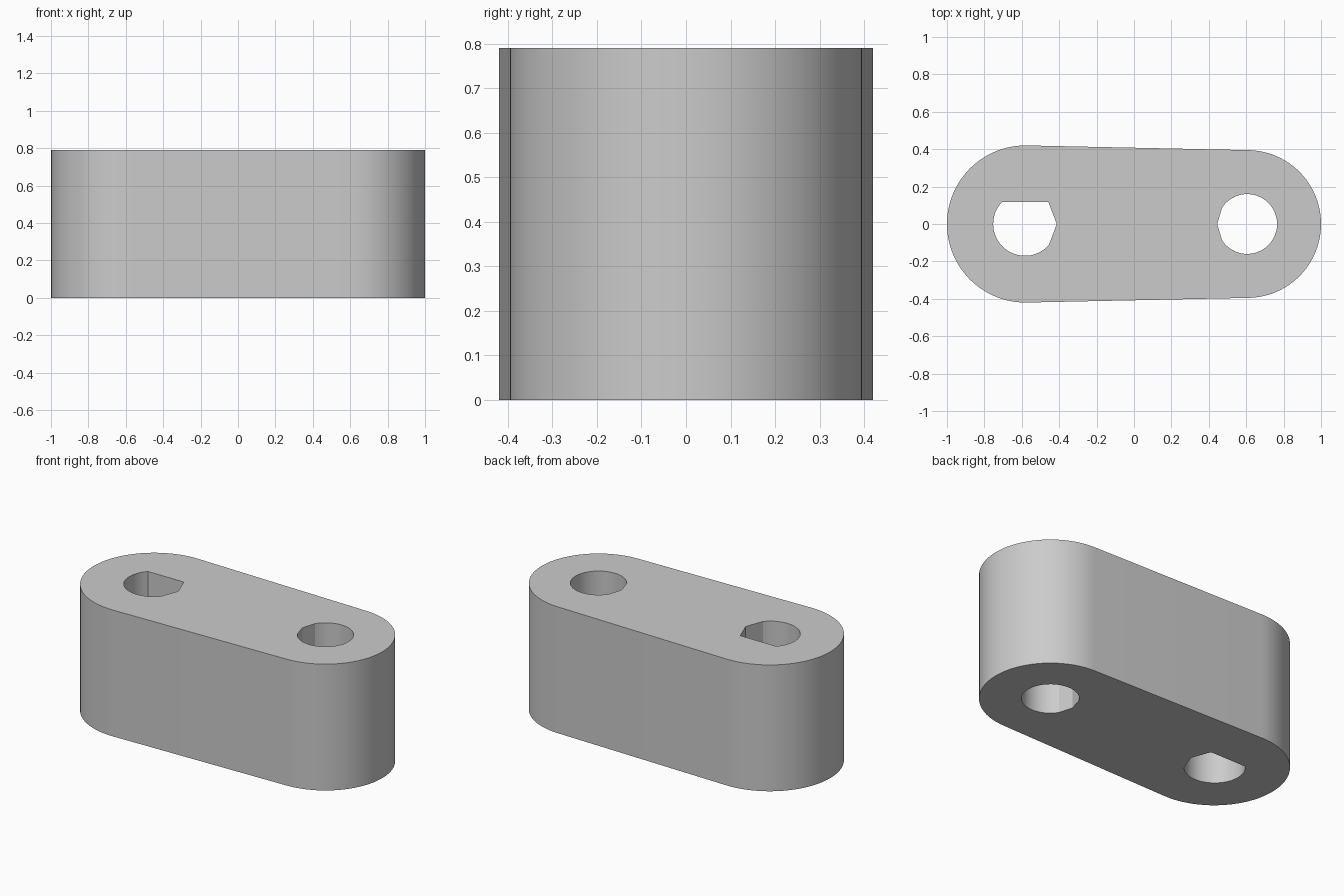
import bpy, bmesh
from math import sin, cos, radians, acos, degrees

cube = bpy.data.objects.get("Cube")
if cube:
    bpy.data.objects.remove(cube, do_unlink=True)

HEIGHT = 0.79
BIG_X, BIG_R = -0.58, 0.42
SMALL_X, SMALL_R = 0.605, 0.395


def arc(cx, r, start, end, steps):
    """Points along an arc centred on the x axis, angles in degrees."""
    angles = [radians(start + (end - start) * i / steps) for i in range(steps + 1)]
    return [(cx + r * cos(a), r * sin(a)) for a in angles]


# Outline: two unequal round ends joined by tangent sides
tangent = degrees(acos((BIG_R - SMALL_R) / (SMALL_X - BIG_X)))
outline = (arc(BIG_X, BIG_R, tangent, 360 - tangent, 48)
           + arc(SMALL_X, SMALL_R, -tangent, tangent, 48))

# Keyed bore with a flat back side and a faceted tip; round bore with a faceted tip
keyed_bore = arc(-0.583, 0.17, 136, 319, 24) + [(-0.413, 0), (-0.458, 0.118)]
round_bore = arc(0.605, 0.16, -147, 147, 40) + [(0.445, 0)]

# Fill the profile between the loops, then extrude it
bm = bmesh.new()
for loop in (outline, keyed_bore, round_bore):
    verts = [bm.verts.new((x, y, 0)) for x, y in loop]
    for a, b in zip(verts, verts[1:] + verts[:1]):
        bm.edges.new((a, b))
bmesh.ops.triangle_fill(bm, edges=bm.edges[:], use_beauty=True)
top = bmesh.ops.extrude_face_region(bm, geom=bm.faces[:], use_keep_orig=True)
bmesh.ops.translate(bm, vec=(0, 0, HEIGHT),
                    verts=[g for g in top["geom"] if isinstance(g, bmesh.types.BMVert)])
bmesh.ops.recalc_face_normals(bm, faces=bm.faces[:])
mesh = bpy.data.meshes.new("link_block")
bm.to_mesh(mesh)
bm.free()

# Single grey material
grey = bpy.data.materials.new("light grey")
grey.use_nodes = True
grey.diffuse_color = (0.6, 0.6, 0.6, 1)
grey.node_tree.nodes["Principled BSDF"].inputs["Base Color"].default_value = (0.6, 0.6, 0.6, 1)
mesh.materials.append(grey)

block = bpy.data.objects.new("link_block", mesh)
bpy.context.collection.objects.link(block)
bpy.context.view_layer.objects.active = block
block.select_set(True)
bpy.ops.object.shade_smooth_by_angle(angle=radians(20))
